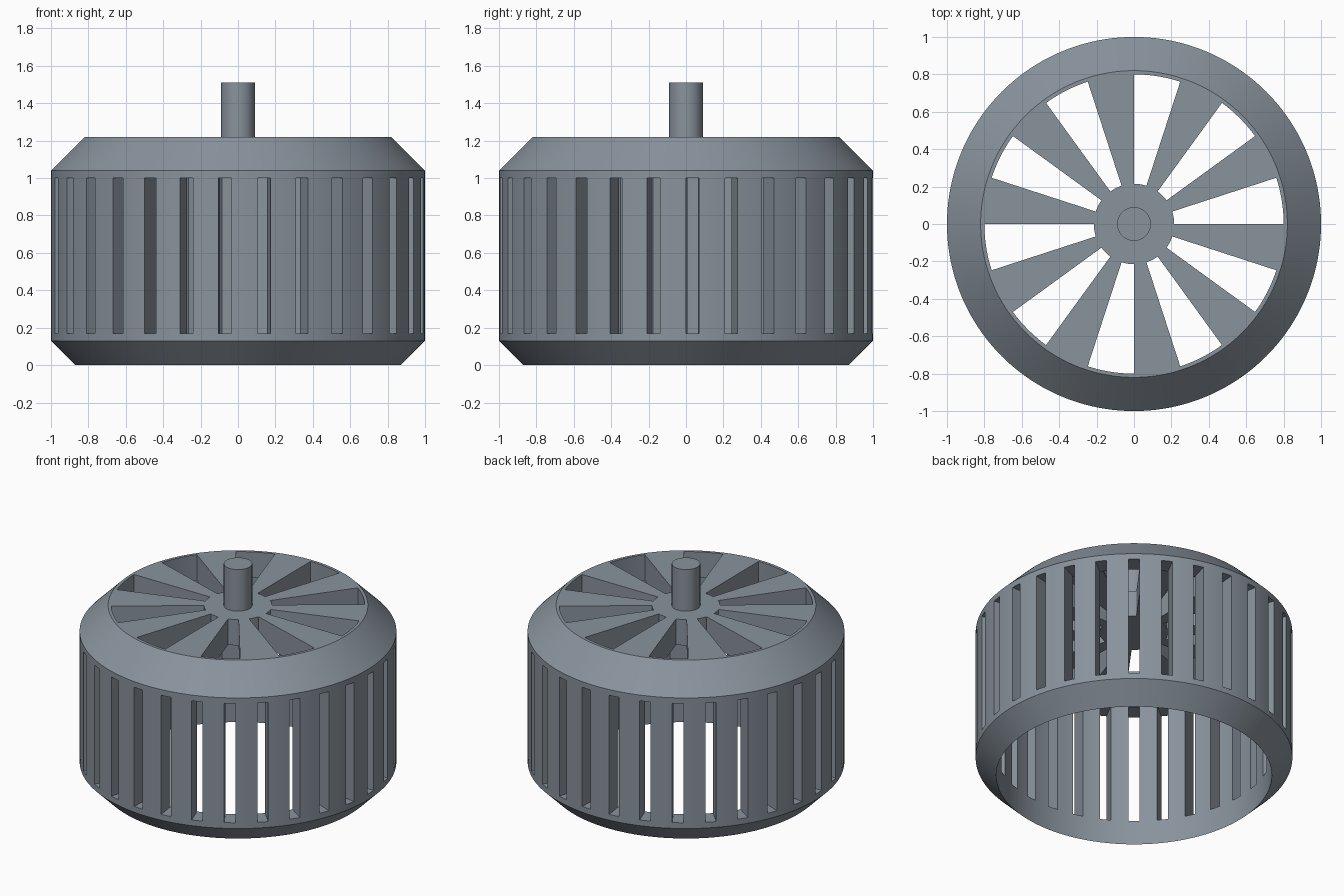
import bpy, bmesh, math
from mathutils import Matrix

if "Cube" in bpy.data.objects:
    bpy.data.objects.remove(bpy.data.objects["Cube"])


def add_object(name, bm):
    bmesh.ops.recalc_face_normals(bm, faces=bm.faces)
    mesh = bpy.data.meshes.new(name)
    bm.to_mesh(mesh)
    bm.free()
    ob = bpy.data.objects.new(name, mesh)
    bpy.context.collection.objects.link(ob)
    return ob


def lathe(name, profile, steps, turn=0.0):
    bm = bmesh.new()
    verts = [bm.verts.new((r, 0, z)) for r, z in profile]
    edges = [bm.edges.new(pair) for pair in zip(verts, verts[1:])]
    bmesh.ops.spin(bm, geom=verts + edges, cent=(0, 0, 0), axis=(0, 0, 1),
                   angle=2 * math.pi, steps=steps)
    bmesh.ops.remove_doubles(bm, verts=bm.verts, dist=1e-4)
    bm.transform(Matrix.Rotation(turn, 4, 'Z'))
    return add_object(name, bm)


def ring_of_cutters(name, count, outline, z0, z1):
    # evenly spaced upright solids, repeating one flat outline around the axis
    bm = bmesh.new()
    for k in range(count):
        turn = Matrix.Rotation(2 * math.pi * k / count, 4, 'Z')
        face = bm.faces.new([bm.verts.new(turn @ Matrix.Translation((x, y, z0)).translation)
                             for x, y in outline])
        ext = bmesh.ops.extrude_face_region(bm, geom=[face], use_keep_orig=True)
        top = [v for v in ext["geom"] if isinstance(v, bmesh.types.BMVert)]
        bmesh.ops.translate(bm, verts=top, vec=(0, 0, z1 - z0))
    ob = add_object(name, bm)
    ob.hide_render = True
    return ob


def cut(target, cutters):
    for c in cutters:
        mod = target.modifiers.new(c.name, 'BOOLEAN')
        mod.operation = 'DIFFERENCE'
        mod.solver = 'EXACT'
        mod.object = c
    deps = bpy.context.evaluated_depsgraph_get()
    mesh = bpy.data.meshes.new_from_object(target.evaluated_get(deps))
    target.modifiers.clear()
    target.data = mesh
    for c in cutters:
        bpy.data.objects.remove(c)


# drum: open below, thick slotted wall, bevelled rims and a thick top plate
drum = lathe("slotted_drum",
             [(0, 1.04), (0.87, 1.04), (0.87, 0), (1, 0.13), (1, 1.04), (0.82, 1.22), (0, 1.22)],
             180, math.radians(1))

# 30 parallel-sided wall slots, each centred 2 degrees past its step
c, s = math.cos(math.radians(2)), math.sin(math.radians(2))
slot = [(r * c - w * s, r * s + w * c)
        for r, w in [(0.8, -0.035), (1.1, -0.035), (1.1, 0.035), (0.8, 0.035)]]

# 10 sector openings that leave spokes around the hub
arc = [math.radians(2 * i) for i in range(10)]
opening = [(r * math.cos(a), r * math.sin(a))
           for r, angles in ((0.8, arc), (0.215, arc[::-1])) for a in angles]

cut(drum, [ring_of_cutters("wall_slots", 30, slot, 0.17, 1.0),
           ring_of_cutters("spoke_openings", 10, opening, 0.95, 1.3)])

# shaft on the hub
shaft = lathe("shaft", [(0, 1.2), (0.09, 1.2), (0.09, 1.51), (0, 1.51)], 64)

# dark blue-grey colour on everything
steel = bpy.data.materials.new("blue_grey")
steel.diffuse_color = (0.25, 0.29, 0.335, 1)
steel.use_nodes = True
steel.node_tree.nodes["Principled BSDF"].inputs["Base Color"].default_value = steel.diffuse_color
for ob in (drum, shaft):
    ob.data.materials.clear()
    ob.data.materials.append(steel)
    bpy.ops.object.select_all(action='DESELECT')
    ob.select_set(True)
    bpy.context.view_layer.objects.active = ob
    bpy.ops.object.shade_smooth_by_angle(angle=math.radians(30))
